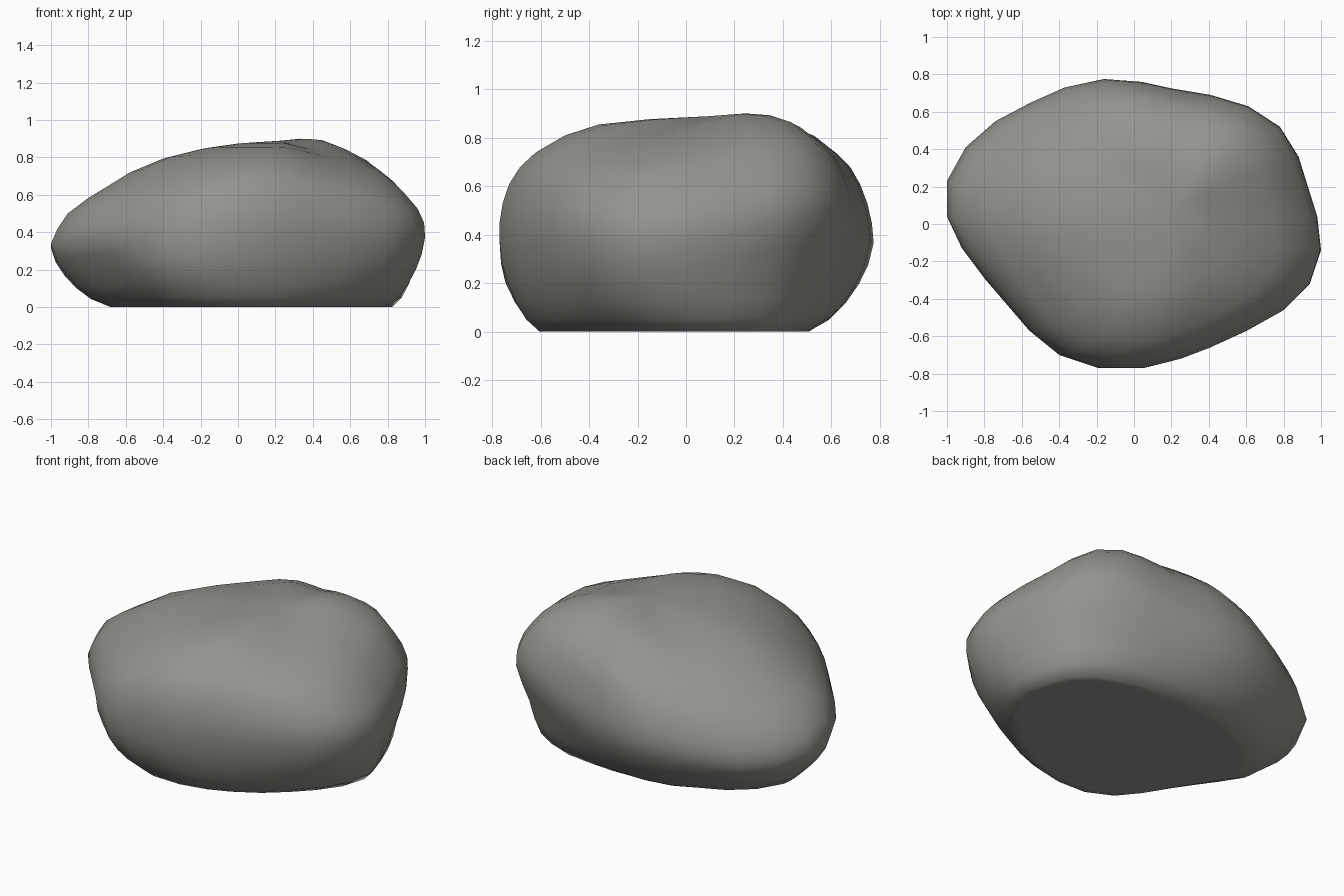
import bpy, bmesh, math
from mathutils import Vector

if "Cube" in bpy.data.objects:
    bpy.data.objects.remove(bpy.data.objects["Cube"])

# Widest outline of the boulder, seen from the top
WIDE = [(1, -.14), (.98, .04), (.93, .2), (.88, .36), (.78, .52), (.61, .63), (.41, .69),
        (.2, .725), (.04, .76), (-.16, .775), (-.37, .73), (-.55, .65), (-.74, .55),
        (-.9, .41), (-1, .23), (-1, .04), (-.92, -.13), (-.8, -.29), (-.68, -.43),
        (-.56, -.57), (-.4, -.7), (-.19, -.77), (.04, -.77), (.24, -.72), (.4, -.66),
        (.6, -.57), (.8, -.46), (.94, -.32)]
# Flat underside outline
FLOOR = [(.83, .05), (.74, .31), (.56, .46), (.2, .51), (-.2, .5), (-.53, .34), (-.67, .2),
         (-.7, .08), (-.56, -.14), (-.44, -.34), (-.34, -.5), (-.2, -.59), (-.04, -.62),
         (.25, -.56), (.5, -.42), (.68, -.25), (.79, -.1)]
# Lower flare: height, blend from floor to widest outline, strength of the waist pinch
FLARE = [(0, 0, 0), (.05, .33, .2), (.12, .58, .6), (.2, .78, 1), (.28, .92, .6), (.37, 1, 0)]
# Upper dome: height, x range, y range
DOME = [(.45, -.965, .995, -.77, .768), (.53, -.91, .96, -.757, .75),
        (.61, -.8, .9, -.73, .72), (.68, -.68, .84, -.685, .68), (.74, -.58, .77, -.62, .62),
        (.81, -.4, .64, -.5, .53), (.855, -.2, .53, -.36, .42), (.877, -.02, .42, -.15, .3)]


def ray_hit(poly, ang):
    """Point where a ray from the origin crosses the outline."""
    d = Vector((math.cos(ang), math.sin(ang)))
    for a, b in zip(poly, poly[1:] + poly[:1]):
        a, e = Vector(a), Vector(b) - Vector(a)
        den = d.x * e.y - d.y * e.x
        if abs(den) < 1e-9:
            continue
        t = (a.x * e.y - a.y * e.x) / den
        s = (a.x * d.y - a.y * d.x) / den
        if t > 0 and -1e-6 <= s <= 1 + 1e-6:
            return d * t


def bump(ang, deg, amount, width):
    """Smooth change around one compass direction."""
    off = math.remainder(ang - math.radians(deg), 2 * math.pi)
    return amount * math.exp(-(off / width) ** 2)


def pinch(a):
    """Undercut hollows at the back right and left, a bulge at the front left."""
    return bump(a, 40, .035, .4) + bump(a, 198, .03, .3) + bump(a, 240, -.025, .35)


def lift(a, q, upper):
    """Raised back right shoulder, sagging back left and front right."""
    dz = (bump(a, 40, .11, .45) + bump(a, 150, -.08, .5)) * q
    if upper:
        dz += bump(a, -25, -.05, .5) * math.sin(math.pi * q)
    return dz


angles = [math.atan2(y, x) for x, y in WIDE]
rings = []
for z, f, w in FLARE:
    ring = []
    for p, a in zip(WIDE, angles):
        q = ray_hit(FLOOR, a).lerp(Vector(p), f)
        q -= q.normalized() * pinch(a) * w
        ring.append((q.x, q.y, z + lift(a, z / .37, False)))
    rings.append(ring)
for z, x0, x1, y0, y1 in DOME:
    size = (x1 - x0) / 2
    rings.append([(x0 + (x + 1) / 2 * (x1 - x0), y0 + (y + .77) / 1.545 * (y1 - y0),
                   z + lift(a, size, True)) for (x, y), a in zip(WIDE, angles)])
# Inner ring keeps the underside flat shaded
rings.insert(0, [(x * .93, y * .93, 0) for x, y, z in rings[0]])

# Skin the rings, close the crown and the underside
bm = bmesh.new()
loops = [[bm.verts.new(c) for c in r] for r in rings]
n = len(WIDE)
for lo, hi in zip(loops, loops[1:]):
    for i in range(n):
        j = (i + 1) % n
        bm.faces.new((lo[i], lo[j], hi[j], hi[i]))
crown = bm.verts.new((.22, .09, .889))
for i in range(n):
    bm.faces.new((loops[-1][i], loops[-1][(i + 1) % n], crown))
bm.faces.new(loops[0][::-1])
bmesh.ops.recalc_face_normals(bm, faces=bm.faces)
for f in bm.faces:
    f.smooth = True

mesh = bpy.data.meshes.new("boulder")
bm.to_mesh(mesh)
bm.free()
boulder = bpy.data.objects.new("boulder", mesh)
bpy.context.collection.objects.link(boulder)

# Warm grey stone
stone = bpy.data.materials.new("stone")
stone.diffuse_color = (.30, .295, .27, 1)
stone.use_nodes = True
stone.node_tree.nodes["Principled BSDF"].inputs["Base Color"].default_value = stone.diffuse_color
mesh.materials.append(stone)
